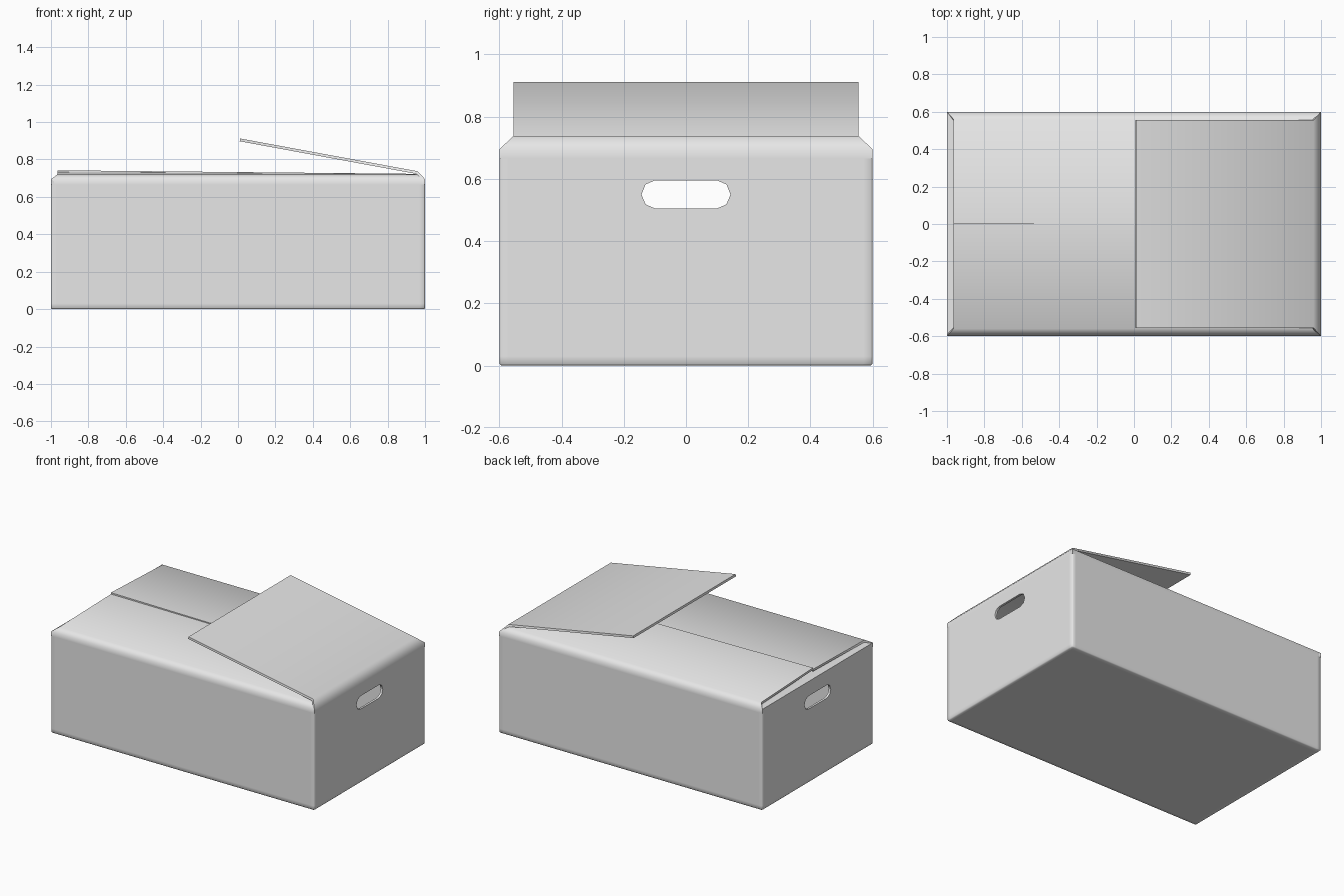
import bpy
import bmesh
from mathutils import Vector

cube = bpy.data.objects.get("Cube")
if cube:
    bpy.data.objects.remove(cube, do_unlink=True)

HX, HY = 1.0, 0.6      # half length and half width
RIM, FOLD = 0.665, 0.695
BOARD = 0.015          # board thickness
CUT = 0.006            # small corner chamfer
BAND = 0.03            # soft shading band beside each edge
UP = Vector((0, 0, 1))

board = bpy.data.materials.new("grey_board")
board.use_nodes = True
grey = (0.8, 0.8, 0.8, 1)
board.diffuse_color = grey
board.node_tree.nodes["Principled BSDF"].inputs["Base Color"].default_value = grey


def loft(name, rings):
    """Skin closed rings of points and cap both ends."""
    bm = bmesh.new()
    loops = [[bm.verts.new(p) for p in ring] for ring in rings]
    n = len(loops[0])
    for a, b in zip(loops, loops[1:]):
        for i in range(n):
            j = (i + 1) % n
            bm.faces.new((a[i], a[j], b[j], b[i]))
    bm.faces.new(loops[0])
    bm.faces.new(loops[-1])
    bmesh.ops.recalc_face_normals(bm, faces=bm.faces)
    mesh = bpy.data.meshes.new(name)
    bm.to_mesh(mesh)
    bm.free()
    obj = bpy.data.objects.new(name, mesh)
    bpy.context.collection.objects.link(obj)
    mesh.materials.append(board)
    return obj


def select(obj):
    bpy.ops.object.select_all(action='DESELECT')
    obj.select_set(True)
    bpy.context.view_layer.objects.active = obj


def smooth(obj):
    select(obj)
    bpy.ops.object.shade_smooth_by_angle(angle=1.15)


def rect_ring(inset, z):
    """Rectangle with chamfered corners and a support point each side."""
    x, y = HX - inset, HY - inset
    pts = []
    for sx, sy in ((1, 1), (-1, 1), (-1, -1), (1, -1)):
        corner = [(x, y - BAND), (x, y - CUT), (x - CUT, y), (x - BAND, y)]
        if sx * sy < 0:
            corner.reverse()
        pts += [(sx * a, sy * b, z) for a, b in corner]
    return pts


# Open hollow body: up the outside, over the rim, down the inside
body = loft("box_body", [rect_ring(*r) for r in (
    (BAND, 0), (CUT, 0), (0, CUT), (0, BAND), (0, RIM - BAND), (0, RIM),
    (BOARD, RIM), (BOARD, BOARD))])

# Hand holes through both end walls
half = [(0.1, -0.045), (0.13, -0.032), (0.143, 0), (0.13, 0.032), (0.1, 0.045)]
outline = half + [(-y, z) for y, z in reversed(half)]
cutter = loft("hand_hole_cutter",
              [[(x, y, 0.55 + z) for y, z in outline] for x in (-1.2, 1.2)])
cutter.hide_render = True
mod = body.modifiers.new("hand_holes", 'BOOLEAN')
mod.operation = 'DIFFERENCE'
mod.solver = 'EXACT'
mod.object = cutter
select(body)
bpy.ops.object.modifier_apply(modifier=mod.name)
bpy.data.objects.remove(cutter, do_unlink=True)
smooth(body)


def offset(profile):
    """Parallel copy of a (depth, height) profile on the inner side."""
    pts = [Vector(p) for p in profile]
    dirs = [(b - a).normalized() for a, b in zip(pts, pts[1:])]
    norms = [Vector((d.y, -d.x)) for d in dirs]
    result = []
    for i, p in enumerate(pts):
        n1, n2 = norms[max(i - 1, 0)], norms[min(i, len(norms) - 1)]
        m = (n1 + n2).normalized()
        result.append(p + m * (BOARD / m.dot(n1)))
    return result


def flap(name, out, dist, half_width, fold, tip, trim, lift=0):
    """Wall top strip, mitred fold and lid panel in one board."""
    out = Vector(out)
    along = UP.cross(out)
    outer = [(0, RIM), (0, FOLD), fold, tip]
    inner = offset(outer)
    widths = [half_width, half_width, half_width - trim, half_width - trim]
    rings = []
    for k, w in enumerate(widths):
        ring = []
        for (d, z), side in ((outer[k], -1), (outer[k], 1), (inner[k], 1), (inner[k], -1)):
            p = out * (dist - d) + along * (side * w) + UP * z
            if k == 3 and p.x < 0:
                p.z += lift
            ring.append(p)
        rings.append(ring)
    smooth(loft(name, rings))


# Closed end flap lies lowest, the long flaps rest on it, the last stands open
flap("left_open_end_flap", (1, 0, 0), HX, HY, (0.04, 0.737), (0.988, 0.912), 0.045)
flap("right_closed_end_flap", (-1, 0, 0), HX, HY, (0.035, 0.704), (0.98, 0.7), 0.045)
flap("front_long_flap", (0, -1, 0), HY, HX, (0.04, 0.72), (0.6, 0.722), 0.035, 0.01)
flap("back_long_flap", (0, 1, 0), HY, HX, (0.04, 0.72), (0.6, 0.723), 0.035, 0.019)
